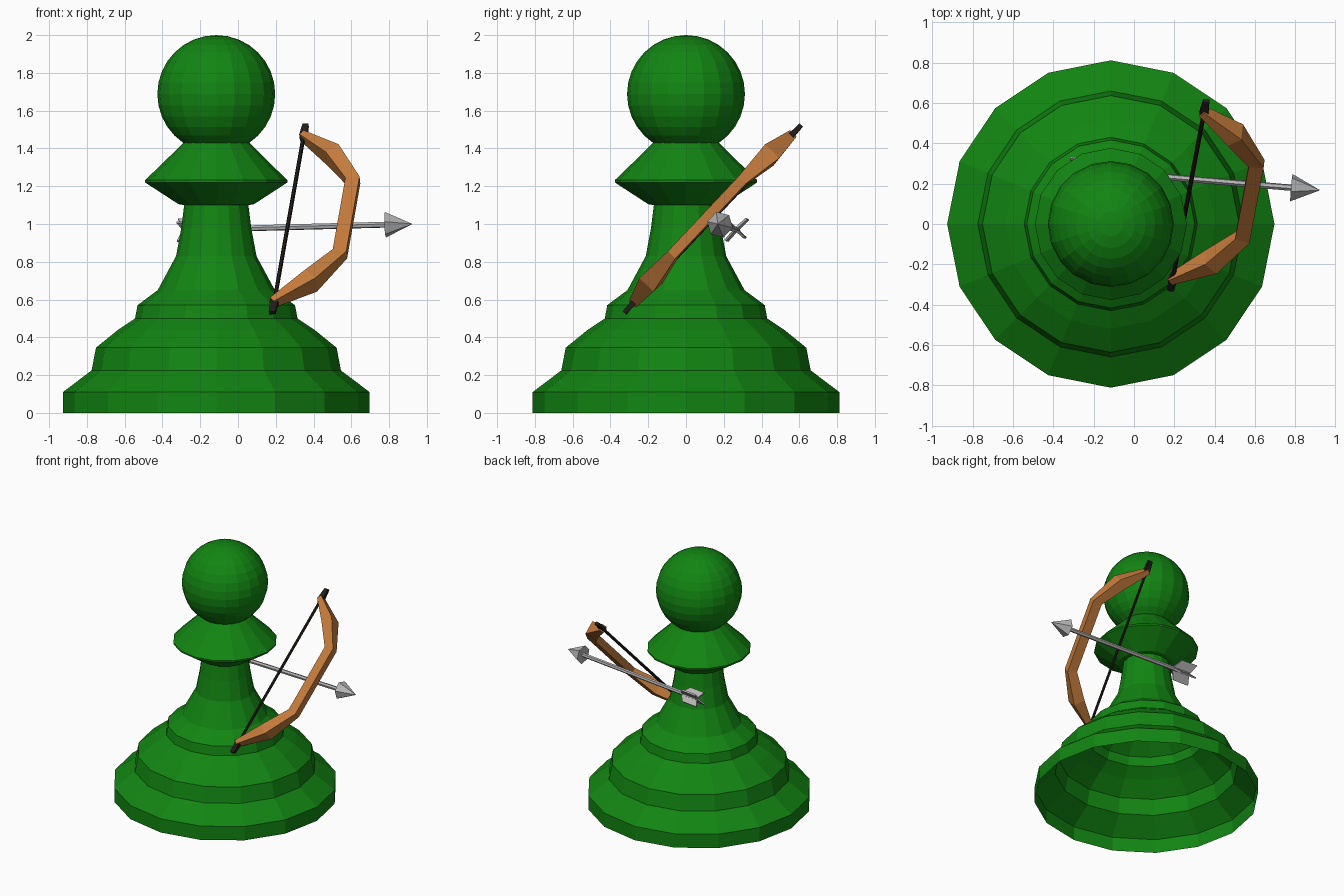
import bpy, bmesh, math
from mathutils import Vector

if "Cube" in bpy.data.objects:
    bpy.data.objects.remove(bpy.data.objects["Cube"])


def material(name, rgb):
    m = bpy.data.materials.new(name)
    m.diffuse_color = (*rgb, 1)
    m.use_nodes = True
    m.node_tree.nodes["Principled BSDF"].inputs["Base Color"].default_value = m.diffuse_color
    return m


GREEN = material("green", (0.006, 0.235, 0.006))
WOOD = material("orange_wood", (0.56, 0.20, 0.045))
DARK = material("dark_string", (0.016, 0.012, 0.009))
STEEL = material("grey_metal", (0.47, 0.47, 0.47))


def finish(name, bm, mat, recalc=True):
    if recalc:
        bmesh.ops.recalc_face_normals(bm, faces=bm.faces)
    me = bpy.data.meshes.new(name)
    bm.to_mesh(me)
    bm.free()
    me.materials.append(mat)
    ob = bpy.data.objects.new(name, me)
    bpy.context.collection.objects.link(ob)
    return ob


def loft(name, rings, mat, caps=True):
    """Skin a list of equally sized point rings."""
    bm = bmesh.new()
    rows = [[bm.verts.new(p) for p in r] for r in rings]
    n = len(rows[0])
    for a, b in zip(rows, rows[1:]):
        for i in range(n):
            j = (i + 1) % n
            bm.faces.new((a[i], a[j], b[j], b[i]))
    if caps:
        bm.faces.new(rows[0][::-1])
        bm.faces.new(rows[-1])
    return finish(name, bm, mat, caps)


def circle(c, u, v, r, n):
    return [c + r * (u * math.cos(2 * math.pi * i / n) + v * math.sin(2 * math.pi * i / n))
            for i in range(n)]


def rect(c, u, v, w, h):
    return [c + u * (w / 2 * a) + v * (h / 2 * b) for a, b in ((-1, -1), (1, -1), (1, 1), (-1, 1))]


X, Y, Z = Vector((1, 0, 0)), Vector((0, 1, 0)), Vector((0, 0, 1))
CX = -0.115

# turned pawn body, open and hollow underneath
profile = [(0.812, 0), (0.812, 0.11), (0.66, 0.225), (0.637, 0.345), (0.52, 0.44), (0.43, 0.50),
           (0.417, 0.57), (0.31, 0.65), (0.213, 0.83), (0.185, 0.98), (0.17, 1.10), (0.20, 1.105),
           (0.377, 1.22), (0.377, 1.232), (0.25, 1.355), (0.17, 1.435), (0.12, 1.45)]
loft("pawn_body", [circle(Vector((CX, 0, z)), X, Y, r, 16) for r, z in profile], GREEN, caps=False)

# head ball
bm = bmesh.new()
bmesh.ops.create_uvsphere(bm, u_segments=20, v_segments=16, radius=0.312)
bmesh.ops.translate(bm, verts=bm.verts, vec=(CX, 0, 1.688))
finish("pawn_head", bm, GREEN)

# bow frame: S is half the string, A the shooting direction, N the bow's side
M = Vector((0.27, 0.142, 1.027))
S = Vector((0.088, 0.468, 0.497))
A = Vector((1, -0.085, 0.03)).normalized()
SU = S.normalized()
N = SU.cross(A).normalized()

# bow: (along string, forward, width, thickness), mirrored about the grip
half = [(0.89, -0.01, 0.05, 0.035), (0.67, 0.175, 0.105, 0.085), (0.39, 0.305, 0.055, 0.075)]
stations = half + [(-t, d, w, h) for t, d, w, h in reversed(half)]
pts = [M + S * t + A * d for t, d, _, _ in stations]
rings = []
for i, (p, (_, _, w, h)) in enumerate(zip(pts, stations)):
    tangent = (pts[min(i + 1, len(pts) - 1)] - pts[max(i - 1, 0)]).normalized()
    rings.append(rect(p, N, N.cross(tangent).normalized(), w, h))
loft("bow", rings, WOOD)

# string and its two end wraps
loft("bow_string", [circle(M + S * t, A, N, 0.011, 6) for t in (-0.95, 0.95)], DARK)
for name, s in (("upper_string_wrap", 1), ("lower_string_wrap", -1)):
    loft(name, [rect(M + S * (s * t), A, N, w, 0.7 * w)
                for t, w in ((0.83, 0.022), (0.88, 0.045), (1.0, 0.032))], DARK)

# arrow shaft and head
tail, tip = Vector((-0.29, 0.272, 0.968)), Vector((0.92, 0.168, 1.0))
D = (tip - tail).normalized()
P = (SU - D * SU.dot(D)).normalized()
Q = D.cross(P)
base = tip - D * 0.14
loft("arrow_shaft", [circle(c, P, Q, 0.016, 6) for c in (tail, base)], STEEL)
loft("arrow_head", [circle(base, P, Q, 0.07, 6), circle(tip, P, Q, 0.002, 6)], STEEL)

# crossed fletching vanes with swept, notched tails
for name, u, v, w in (("wide_vane", P, Q, 0.08), ("narrow_vane", Q, P, 0.06)):
    outline = [(0.15, 0), (0.10, w), (-0.03, w), (0.0, 0), (-0.03, -w), (0.10, -w)]
    loft(name, [[tail + D * a + u * b + v * k for a, b in outline] for k in (-0.006, 0.006)], STEEL)
